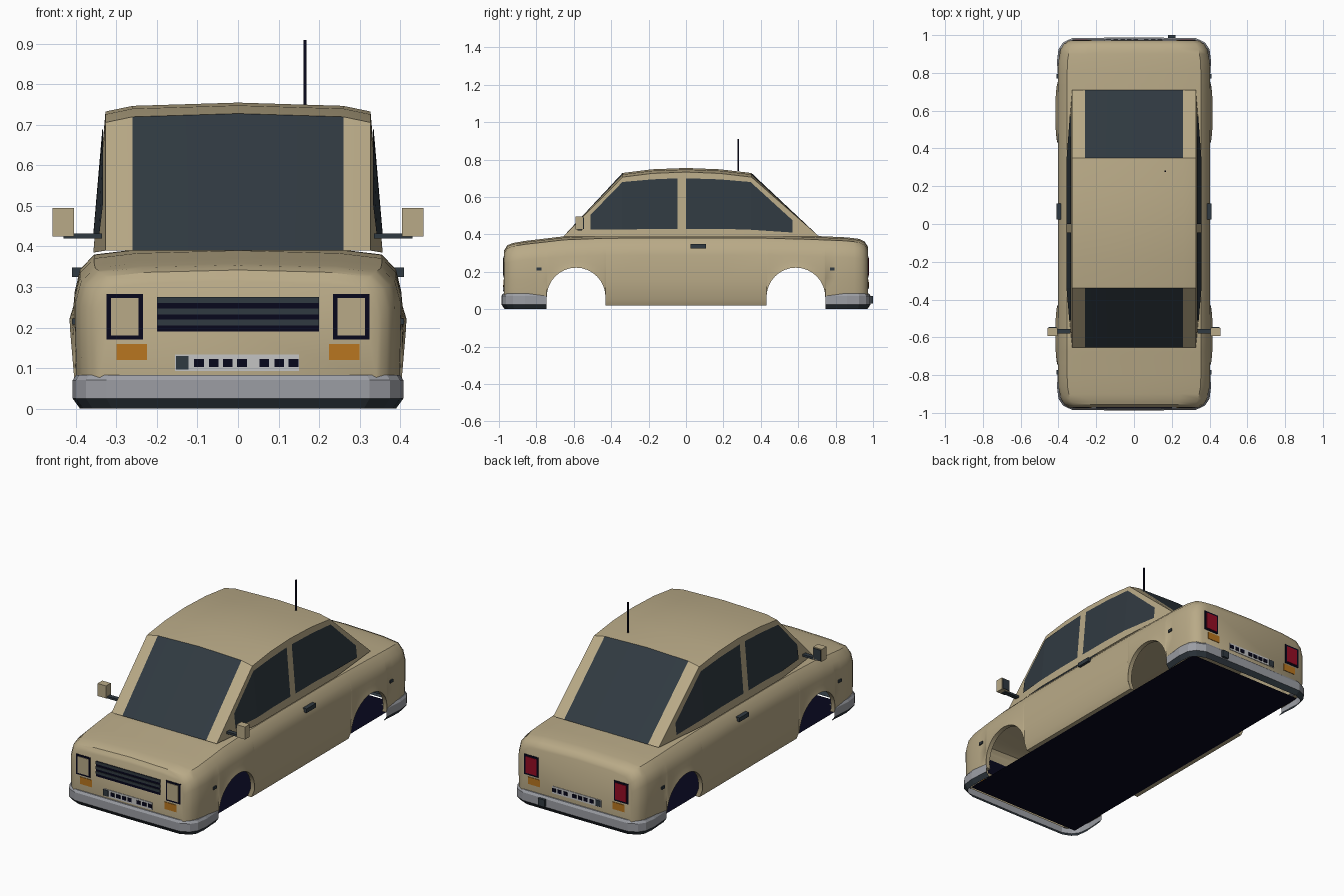
import bpy, bmesh, math

cube = bpy.data.objects.get("Cube")
if cube:
    bpy.data.objects.remove(cube, do_unlink=True)


def material(name, r, g, b):
    m = bpy.data.materials.new(name)
    m.use_nodes = True
    m.diffuse_color = (r, g, b, 1)
    m.node_tree.nodes["Principled BSDF"].inputs["Base Color"].default_value = (r, g, b, 1)
    return m


TAN = material("tan_paint", .485, .402, .243)
SLATE = material("slate_glass", .03, .042, .053)
NAVY = material("navy_black", .002, .002, .012)
SILVER = material("silver_bumper", .33, .34, .37)
PALE = material("pale_grey", .55, .55, .55)
ORANGE = material("orange_lens", .48, .18, .014)
RED = material("red_lens", .3, .004, .018)


def build(name, bm, mats, smooth=None):
    bmesh.ops.recalc_face_normals(bm, faces=bm.faces)
    me = bpy.data.meshes.new(name)
    bm.to_mesh(me)
    bm.free()
    ob = bpy.data.objects.new(name, me)
    bpy.context.collection.objects.link(ob)
    for m in mats:
        me.materials.append(m)
    if smooth:
        bpy.ops.object.select_all(action='DESELECT')
        ob.select_set(True)
        bpy.context.view_layer.objects.active = ob
        bpy.ops.object.shade_smooth_by_angle(angle=math.radians(smooth))
    return ob


def box(name, x, y, z, mat):
    """Box from (min, max) ranges."""
    bm = bmesh.new()
    bmesh.ops.create_cube(bm, size=1)
    for v in bm.verts:
        v.co = [sum(r) / 2 + c * abs(r[1] - r[0]) for r, c in zip((x, y, z), v.co)]
    return build(name, bm, [mat])


def interp(table, t, col=1):
    if t <= table[0][0]:
        return table[0][col]
    for a, b in zip(table, table[1:]):
        if t <= b[0]:
            return a[col] + (b[col] - a[col]) * (t - a[0]) / (b[0] - a[0])
    return table[-1][col]


def loft(bm, rows, rule=lambda i, j: 0):
    """Skin a grid of points; rule gives the material index."""
    grid = [[bm.verts.new(p) for p in r] for r in rows]
    for i in range(len(grid) - 1):
        for j in range(len(grid[0]) - 1):
            f = bm.faces.new((grid[i][j], grid[i][j + 1], grid[i + 1][j + 1], grid[i + 1][j]))
            f.material_index = rule(i, j)
    return grid


# Lower body: distance from the middle, half width, top height
FRONT = [(.4, .405, .4), (.65, .405, .39), (.75, .405, .378), (.86, .402, .365),
         (.925, .388, .354), (.955, .37, .342), (.972, .345, .315)]
REAR = [(.4, .405, .4), (.65, .405, .393), (.75, .405, .389), (.86, .402, .384),
        (.925, .39, .376), (.955, .372, .362), (.972, .345, .335)]
SIDE = [(.02, .385), (.055, .4), (.2, .405), (.29, .403)]
ARCH_Y, ARCH_Z, ARCH_R = .5875, .065, .157


def section(y, bottom, flare):
    table = FRONT if y < 0 else REAR
    hw, top = interp(table, abs(y), 1), interp(table, abs(y), 2)
    k, s = hw / .405, (top - .02) / .382
    half = []
    for t, f in ((0, 1), (.13, .8), (.5, .2), (1, 0)):
        z = bottom + (.02 + .27 * s - bottom) * t
        half.append((interp(SIDE, z) * k + flare * f, z))
    half.insert(0, (half[0][0] - .025, bottom))
    half += [(x * k, .02 + (z - .02) * s) for x, z in ((.39, .345), (.355, .382), (.25, .395))]
    pts = half + [(0, top)] + [(-x, z) for x, z in reversed(half)]
    return [(x, y, z) for x, z in pts]


half_stations = [(0, .02, 0), (.2, .02, 0), (ARCH_Y - ARCH_R - .001, .02, 0)]
for i in range(17):
    a = math.pi * i / 16
    half_stations.append((ARCH_Y - ARCH_R * math.cos(a), ARCH_Z + ARCH_R * math.sin(a),
                          .003 + .008 * math.sin(a)))
half_stations.append((ARCH_Y + ARCH_R + .001, .05, 0))
half_stations += [(d, .05, 0) for d in (.8, .86, .9, .925, .942, .955, .965, .972)]
stations = [(-d, b, f) for d, b, f in reversed(half_stations[1:])] + half_stations
bm = bmesh.new()
grid = loft(bm, [section(*s) for s in stations])
bm.faces.new(grid[0])
bm.faces.new(grid[-1])
build("body_shell", bm, [TAN], 35)

# Floor panel
bm = bmesh.new()
loft(bm, [[(x, y, .02) for x in (-.36, .36)] for y in (-.92, .92)])
build("floor_panel", bm, [NAVY])

# Cabin: centre line profile with windscreen and rear window as its end strips
ROOF = [(-.655, .39), (-.34, .728), (-.18, .748), (0, .755), (.18, .748), (.35, .728), (.71, .39)]


def base_x(y):
    return .357 - .027 * max(0, (abs(y) - .34) / .34)


rows = []
for i, (y, z) in enumerate(ROOF):
    d = 0 if i in (0, len(ROOF) - 1) else 1
    rows.append([(x, y, z - drop * d) for x, drop in
                 ((-.327, .022), (-.26, .008), (0, 0), (.26, .008), (.327, .022))])
bm = bmesh.new()
grid = loft(bm, rows, lambda i, j: int(i in (0, len(ROOF) - 2) and j in (1, 2)))
for s, col in ((-1, 0), (1, -1)):
    upper = [r[col] for r in grid]
    lower = [bm.verts.new((s * base_x(y), y, .385)) for y, z in ROOF[1:-1]]
    lower = [upper[0]] + lower + [upper[-1]]
    for i in range(len(ROOF) - 1):
        quad = [upper[i], upper[i + 1], lower[i + 1], lower[i]]
        bm.faces.new(list(dict.fromkeys(quad)))
build("cabin", bm, [TAN, SLATE], 20)

# Side windows: ribbons of (y, low, high) lying on the cabin sides
WINDOWS = {"front": [(-.51, .425, .505), (-.34, .425, .68), (-.18, .43, .694), (-.045, .43, .7)],
           "rear": [(0, .43, .7), (.18, .43, .694), (.345, .425, .68), (.57, .41, .475)]}


def side_x(y, z):
    top = interp(ROOF, y) - .022
    t = min(1, (z - .385) / max(.01, top - .385))
    return base_x(y) + (.327 - base_x(y)) * t + .004


for s, side in ((1, "left"), (-1, "right")):
    for name, cols in WINDOWS.items():
        bm = bmesh.new()
        loft(bm, [[(s * side_x(y, z), y, z) for z in (lo, hi)] for y, lo, hi in cols])
        build(f"{name}_{side}_window", bm, [SLATE])

# Bumpers: wrap-around path of (x, y, nose weight) with a chamfered section
PATH = [(.4, .745, 0), (.408, .86, 0), (.4, .925, .3), (.375, .962, .8), (.325, .985, 1), (0, .987, 1)]
for s, name in ((-1, "front_bumper"), (1, "rear_bumper")):
    path = PATH + [(-x, y, w) for x, y, w in reversed(PATH[:-1])]
    rows = [[(x * (1 - inset / .405), s * (y - inset * w), z) for x, y, w in path]
            for inset, z in ((.035, .085), (.008, .083), (0, .07), (0, .025), (.018, 0))]
    bm = bmesh.new()
    loft(bm, rows, lambda i, j: int(i == 3))
    build(name, bm, [SILVER, SLATE])


# Lamps, grille and plates as thin layers on the flat ends
def plate(name, end, x, z, mat, layer=1):
    box(name, x, (end * .97, end * (.972 + .003 * layer)), z, mat)


for end, tag in ((-1, "front"), (1, "rear")):
    for s, side in ((1, "left"), (-1, "right")):
        plate(f"{tag}_{side}_lamp_frame", end, (s * .235, s * .325), (.17, .283), NAVY)
        plate(f"{tag}_{side}_lamp", end, (s * .245, s * .313), (.18, .273), TAN if end < 0 else RED, 2)
        plate(f"{tag}_{side}_indicator", end, (s * .225, s * .3), (.12, .16), ORANGE)
    lift = .0 if end < 0 else .015
    plate(f"{tag}_plate", end, (-.155, .15), (.093 + lift, .133 + lift), PALE)
    plate(f"{tag}_plate_square", end, (-.153, -.122), (.096 + lift, .13 + lift), SLATE, 2)
    for i, x in enumerate((-.096, -.06, -.025, .01, .065, .102, .137)):
        plate(f"{tag}_plate_block_{i}", end, (x - .012, x + .012), (.103 + lift, .123 + lift), NAVY, 2)
plate("grille", -1, (-.2, .2), (.19, .275), NAVY)
for i, z in enumerate((.205, .232, .26)):
    plate(f"grille_bar_{i}", -1, (-.2, .2), (z, z + .015), SLATE, 2)

# Mirrors, door handles and side markers
for s, side in ((1, "left"), (-1, "right")):
    box(f"{side}_mirror_arm", (s * .335, s * .43), (-.58, -.555), (.42, .432), SLATE)
    box(f"{side}_mirror_housing", (s * .405, s * .458), (-.592, -.55), (.425, .495), TAN)
    box(f"{side}_mirror_glass", (s * .41, s * .453), (-.55, -.546), (.43, .49), SLATE)
    box(f"{side}_door_handle", (s * .385, s * .409), (.025, .108), (.325, .348), SLATE)
    for tag, y in (("front", -.785), ("rear", .782)):
        box(f"{tag}_{side}_marker", (s * .395, s * .409), (y - .013, y + .013), (.207, .222), SLATE)

# Exhaust and aerial
box("exhaust", (.18, .22), (.94, 1), (.03, .07), SLATE)
box("aerial", (.161, .169), (.276, .284), (.74, .91), NAVY)
